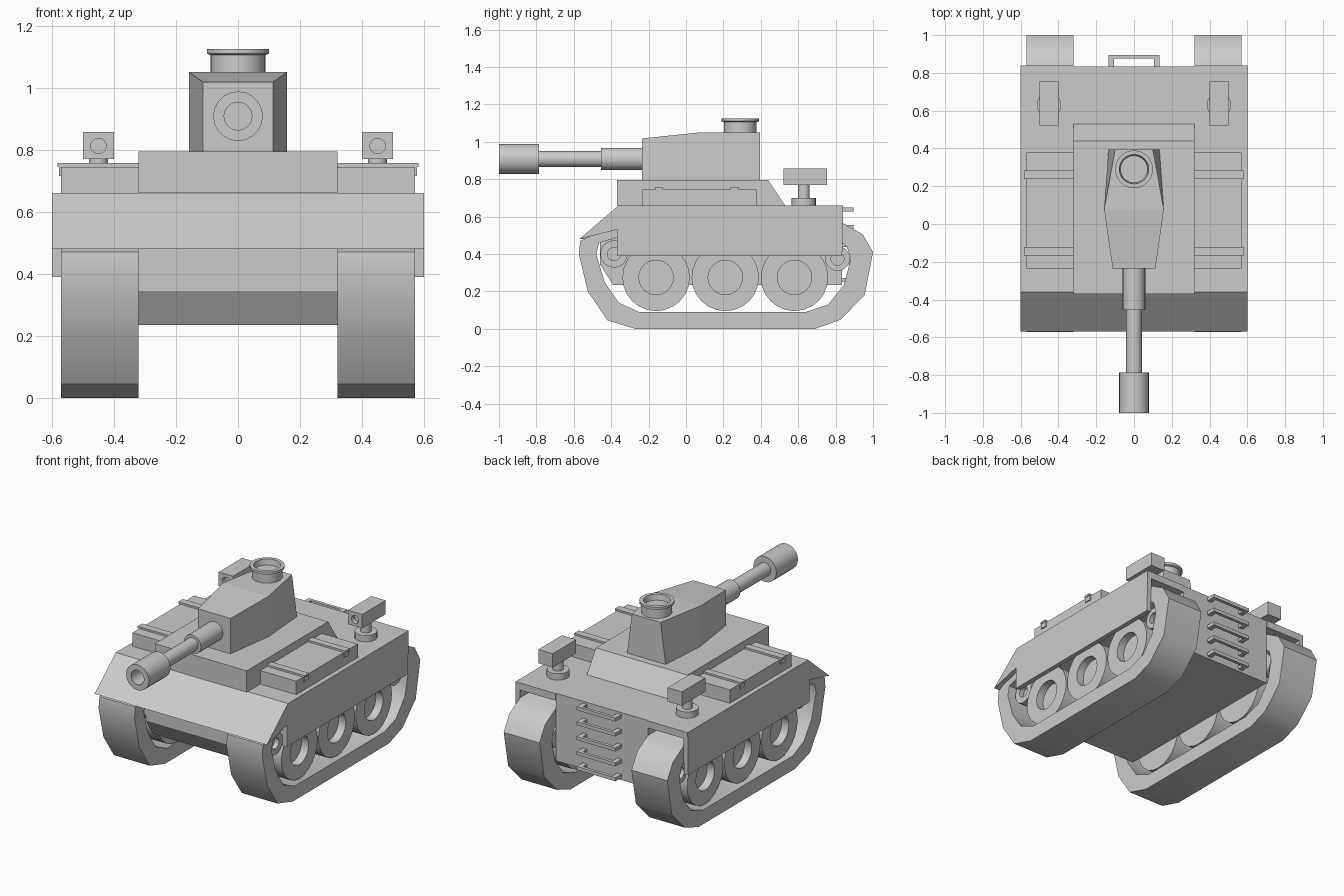
import bpy, bmesh, math
from mathutils import Vector

if "Cube" in bpy.data.objects:
    bpy.data.objects.remove(bpy.data.objects["Cube"])


def finish(name, bm, mirror=False, smooth=None):
    bmesh.ops.remove_doubles(bm, verts=bm.verts, dist=1e-5)
    bmesh.ops.recalc_face_normals(bm, faces=bm.faces)
    me = bpy.data.meshes.new(name)
    bm.to_mesh(me)
    bm.free()
    ob = bpy.data.objects.new(name, me)
    bpy.context.collection.objects.link(ob)
    bpy.ops.object.select_all(action='DESELECT')
    bpy.context.view_layer.objects.active = ob
    ob.select_set(True)
    if smooth:
        bpy.ops.object.shade_smooth_by_angle(angle=math.radians(smooth))
    if mirror:
        ob.modifiers.new("Mirror", 'MIRROR').use_mirror_merge = False
    return ob


def prism(bm, pts, x0, x1):
    """Extrude a (y, z) side profile from x0 to x1."""
    f = bm.faces.new([bm.verts.new((x0, y, z)) for y, z in pts])
    r = bmesh.ops.extrude_face_region(bm, geom=[f])
    bm.faces.new([v for v in f.verts]) if not f.is_valid else None
    bmesh.ops.translate(bm, vec=(x1 - x0, 0, 0),
                        verts=[g for g in r['geom'] if isinstance(g, bmesh.types.BMVert)])


def profile(name, pts, x0, x1, mirror=False):
    bm = bmesh.new()
    prism(bm, pts, x0, x1)
    return finish(name, bm, mirror)


def boxes(name, specs, mirror=False):
    """Each spec is x0, x1, y0, y1, z0, z1."""
    bm = bmesh.new()
    for x0, x1, y0, y1, z0, z1 in specs:
        prism(bm, [(y0, z0), (y1, z0), (y1, z1), (y0, z1)], x0, x1)
    return finish(name, bm, mirror)


def lathe(name, pts, origin, axis, n=24, mirror=False):
    """Revolve (radius, distance) points about an axis through origin."""
    bm = bmesh.new()
    q = Vector((0, 0, 1)).rotation_difference(Vector(axis))
    rings = []
    for r, t in pts:
        rings.append([bm.verts.new(Vector(origin) + q @ Vector(
            (r * math.cos(2 * math.pi * i / n), r * math.sin(2 * math.pi * i / n), t)))
            for i in range(n)])
    for a, b in zip(rings, rings[1:]):
        for i in range(n):
            j = (i + 1) % n
            bm.faces.new((a[i], a[j], b[j], b[i]))
    for ring, (r, t) in ((rings[0], pts[0]), (rings[-1], pts[-1])):
        bm.faces.new(ring)
    return finish(name, bm, mirror, 35)


def belt(name, outer, inner, x0, x1):
    """Closed band between two loops with equal point counts."""
    bm = bmesh.new()
    loops = [[bm.verts.new((x, y, z)) for y, z in pts]
             for x, pts in ((x0, outer), (x1, outer), (x1, inner), (x0, inner))]
    n = len(outer)
    for k in range(4):
        a, b = loops[k], loops[(k + 1) % 4]
        for i in range(n):
            j = (i + 1) % n
            bm.faces.new((a[i], a[j], b[j], b[i]))
    return finish(name, bm, True, 35)


# Hull: central body, overhanging fenders and side skirts
profile("hull", [(-.57, .48), (-.36, .66), (.835, .66), (.835, .235),
                 (-.39, .235), (-.46, .345), (-.46, .48)], -.32, .32)
profile("fender", [(-.57, .48), (-.36, .66), (.84, .66), (.84, .615),
                   (-.34, .615), (-.37, .53)], .32, .57, True)
profile("side_skirt", [(-.57, .48), (-.36, .66), (.84, .66), (.835, .39),
                       (-.37, .39), (-.37, .53)], .57, .6, True)
profile("superstructure", [(-.37, .66), (-.37, .795), (.44, .795), (.53, .66)], -.32, .32)

# Stowage boxes with straps
boxes("stowage_box", [(.32, .57, -.235, .378, .66, .745)], True)
bm = bmesh.new()
for y in (-.145, .26):
    prism(bm, [(y - .022, .745), (y + .022, .745), (y + .022, .757), (y - .022, .757)], .31, .582)
    prism(bm, [(y - .022, .715), (y + .022, .715), (y + .022, .75), (y - .022, .75)], .57, .577)
finish("box_straps", bm, True)

# Turret: bottom and top outlines joined
bm = bmesh.new()
half_low = [(.113, -.235), (.158, .085), (.135, .395)]
half_top = [(.113, -.235, 1.018), (.158, .075, 1.05), (.1, .395, 1.05)]
low = [bm.verts.new((x, y, .79)) for x, y in half_low] + \
      [bm.verts.new((-x, y, .79)) for x, y in reversed(half_low)]
top = [bm.verts.new(p) for p in half_top] + \
      [bm.verts.new((-x, y, z)) for x, y, z in reversed(half_top)]
for i in range(6):
    j = (i + 1) % 6
    bm.faces.new((low[i], low[j], top[j], top[i]))
bm.faces.new(low)
bm.faces.new((top[0], top[1], top[4], top[5]))
bm.faces.new((top[1], top[2], top[3], top[4]))
finish("turret", bm)
lathe("hatch", [(.088, 0), (.088, .055), (.1, .06), (.1, .075), (.078, .075), (.072, .04)],
      (0, .29, 1.05), (0, 0, 1))

# Gun, stepped along its length with an open muzzle
lathe("gun_barrel", [(.06, .2), (.06, .455), (.042, .455), (.042, .785), (.08, .785),
                     (.08, 1), (.045, 1), (.045, .88)], (0, 0, .908), (0, -1, 0), 20)

# Tracks
outer = [(-.565, .47), (-.573, .4), (-.525, .2), (-.42, .045), (-.27, .003), (.69, .003),
         (.825, .048), (.955, .18), (1, .41), (.945, .505), (.84, .565), (-.37, .565)]
inner = [(-.465, .46), (-.48, .4), (-.435, .25), (-.36, .14), (-.25, .09), (.64, .09),
         (.76, .13), (.845, .235), (.88, .37), (.86, .44), (.81, .48), (-.36, .49)]
belt("track", [(y, max(z, 0) if z > .01 else 0) for y, z in outer], inner, .32, .57)

# Road wheels and end rollers
for i, y in enumerate((-.16, .21, .58)):
    lathe(f"road_wheel_{i + 1}", [(.18, 0), (.18, .22), (.092, .22), (.092, .17)],
          (.32, y, .275), (1, 0, 0), 24, True)
lathe("front_roller", [(.073, 0), (.073, .21), (.035, .21), (.035, .18)],
      (.32, -.385, .4), (1, 0, 0), 20, True)
lathe("rear_roller", [(.066, 0), (.066, .21), (.035, .21), (.035, .18)],
      (.32, .81, .375), (1, 0, 0), 20, True)

# Rear lamps on posts, with a round recess in the front face
lathe("lamp_post", [(.065, 0), (.065, .04), (.031, .04), (.031, .12)],
      (.45, .63, .66), (0, 0, 1), 20, True)
cutter = lathe("lamp_cutter", [(.025, 0), (.025, .06)], (.45, .55, .812), (0, -1, 0), 16)
lamp = boxes("lamp", [(.4, .5, .522, .755, .77, .857)])
mod = lamp.modifiers.new("Recess", 'BOOLEAN')
mod.operation, mod.object, mod.solver = 'DIFFERENCE', cutter, 'EXACT'
bpy.ops.object.modifier_apply(modifier=mod.name)
lamp.modifiers.new("Mirror", 'MIRROR')
bpy.data.objects.remove(cutter)

# Rear ladder rungs
specs = []
for i in range(5):
    z = .637 - i * .094
    specs += [(-.135, .135, .875, .895, z - .011, z + .011),
              (-.135, -.105, .83, .876, z - .011, z + .011),
              (.105, .135, .83, .876, z - .011, z + .011)]
boxes("ladder_rungs", specs)
